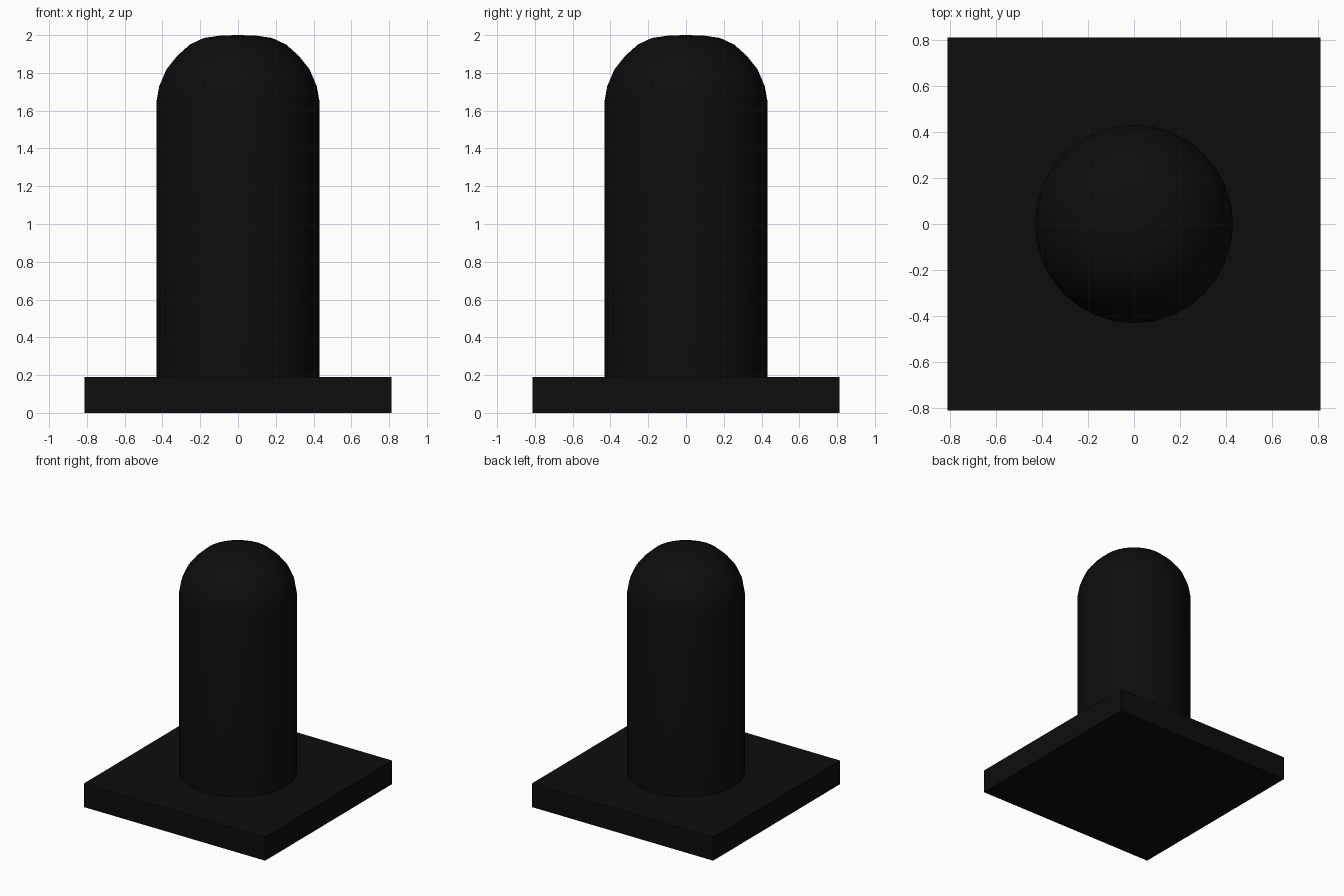
import bpy, bmesh, math

if "Cube" in bpy.data.objects:
    bpy.data.objects.remove(bpy.data.objects["Cube"])

black = bpy.data.materials.new("black")
black.diffuse_color = (0.004, 0.004, 0.004, 1)
black.use_nodes = True
black.node_tree.nodes["Principled BSDF"].inputs["Base Color"].default_value = black.diffuse_color


def add_object(name, bm):
    mesh = bpy.data.meshes.new(name)
    bmesh.ops.recalc_face_normals(bm, faces=bm.faces)
    bm.to_mesh(mesh)
    bm.free()
    mesh.materials.append(black)
    obj = bpy.data.objects.new(name, mesh)
    bpy.context.collection.objects.link(obj)
    return obj


# Square base plate
BASE_W, BASE_H = 1.625, 0.19
bm = bmesh.new()
bmesh.ops.create_cube(bm, size=1)
for v in bm.verts:
    v.co = (v.co.x * BASE_W, v.co.y * BASE_W, (v.co.z + 0.5) * BASE_H)
add_object("base_plate", bm)

# Round post with a domed top, turned from a profile of (radius, height)
profile = [(0.432, BASE_H), (0.432, 1.645), (0.417, 1.73), (0.378, 1.82),
           (0.322, 1.89), (0.255, 1.95), (0.18, 1.985), (0.09, 1.998), (0, 2.0)]
SIDES = 32
bm = bmesh.new()
rings = []
for r, z in profile[:-1]:
    rings.append([bm.verts.new((r * math.cos(2 * math.pi * i / SIDES),
                                r * math.sin(2 * math.pi * i / SIDES), z))
                  for i in range(SIDES)])
tip = bm.verts.new((0, 0, profile[-1][1]))
for i in range(SIDES):
    j = (i + 1) % SIDES
    for low, high in zip(rings, rings[1:]):
        bm.faces.new((low[i], low[j], high[j], high[i]))
    bm.faces.new((rings[-1][i], rings[-1][j], tip))
bm.faces.new(rings[0][::-1])
post = add_object("domed_post", bm)

# Smooth shading on the post
bpy.context.view_layer.objects.active = post
post.select_set(True)
bpy.ops.object.shade_smooth_by_angle(angle=math.radians(35))
